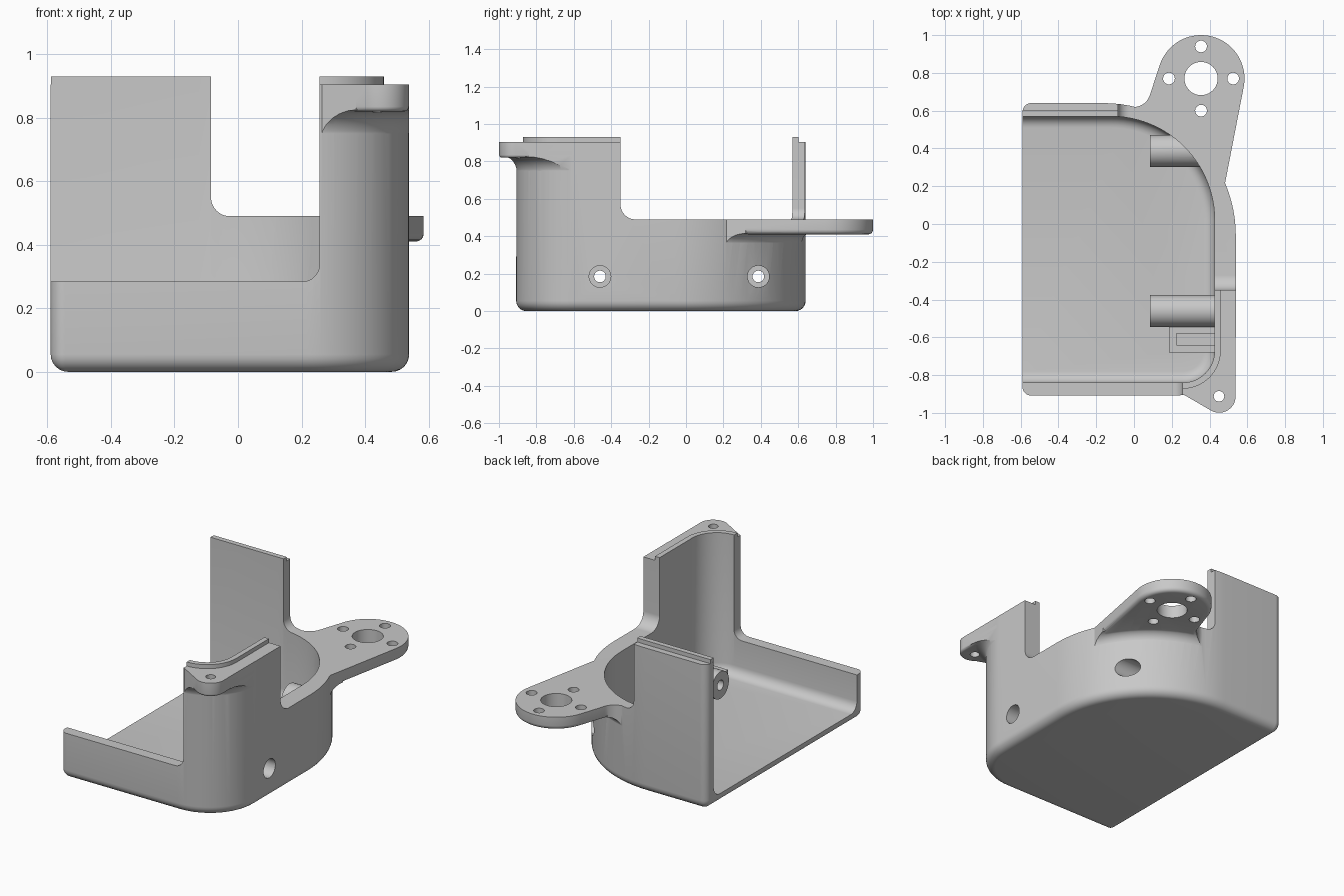
import bpy, bmesh, math
from mathutils import Vector

if "Cube" in bpy.data.objects:
    bpy.data.objects.remove(bpy.data.objects["Cube"], do_unlink=True)

AXES = {"z": lambda a, b, d: (a, b, d),
        "y": lambda a, b, d: (a, d, b),
        "x": lambda a, b, d: (d, a, b)}


def arc(cx, cy, r, a0, a1, n=24):
    return [(cx + r * math.cos(math.radians(a0 + (a1 - a0) * i / n)),
             cy + r * math.sin(math.radians(a0 + (a1 - a0) * i / n))) for i in range(n + 1)]


def rounded(corners, n=24):
    """Polygon from (x, y, radius) corners; corners without radius stay sharp."""
    out = []
    for i, c in enumerate(corners):
        p = Vector(c[:2])
        if len(c) < 3:
            out.append(tuple(p))
            continue
        u = (Vector(corners[i - 1][:2]) - p).normalized()
        v = (Vector(corners[(i + 1) % len(corners)][:2]) - p).normalized()
        half = u.angle(v) / 2
        t = c[2] / math.tan(half)
        mid = p + (u + v).normalized() * c[2] / math.sin(half)
        s, e = p + u * t - mid, p + v * t - mid
        a0 = math.atan2(s.y, s.x)
        turn = (math.atan2(e.y, e.x) - a0 + math.pi) % (2 * math.pi) - math.pi
        out += arc(mid.x, mid.y, c[2], math.degrees(a0), math.degrees(a0 + turn), n)
    return out


def loft(name, levels, axis="z", bevel=0):
    """Solid through stacked outlines, with an optional rounded bottom rim."""
    bm = bmesh.new()
    rings = [[bm.verts.new(AXES[axis](a, b, d)) for a, b in pts] for d, pts in levels]
    bottom = bm.faces.new(rings[0])
    bm.faces.new(rings[-1])
    for lo, hi in zip(rings, rings[1:]):
        for i in range(len(lo)):
            bm.faces.new((lo[i - 1], lo[i], hi[i], hi[i - 1]))
    bmesh.ops.recalc_face_normals(bm, faces=bm.faces)
    if bevel:
        bmesh.ops.bevel(bm, geom=list(bottom.edges), offset=bevel, segments=4,
                        profile=0.5, affect="EDGES", clamp_overlap=True)
    me = bpy.data.meshes.new(name)
    bm.to_mesh(me)
    bm.free()
    ob = bpy.data.objects.new(name, me)
    bpy.context.scene.collection.objects.link(ob)
    return ob


def prism(name, pts, d0, d1, axis="z", bevel=0):
    return loft(name, [(d0, pts), (d1, pts)], axis, bevel)


def rod(name, a, b, r, d0, d1, axis, n=32):
    return prism(name, arc(a, b, r, 90, 450, n)[:-1], d0, d1, axis)


def box(name, x0, x1, y0, y1, z0, z1):
    return prism(name, [(x0, y0), (x1, y0), (x1, y1), (x0, y1)], z0, z1)


def combine(target, tool, op):
    mod = target.modifiers.new("cut", "BOOLEAN")
    mod.operation, mod.solver, mod.object = op, "EXACT", tool
    with bpy.context.temp_override(object=target, active_object=target):
        bpy.ops.object.modifier_apply(modifier=mod.name)
    bpy.data.objects.remove(tool, do_unlink=True)


def plan(x0, x1, y0, y1, rf, rb, rl, o=0):
    r = lambda v: max(v + o, 0.003)
    return rounded([(x0 - o, y0 - o, r(rl)), (x1 + o, y0 - o, r(rf)),
                    (x1 + o, y1 + o, r(rb)), (x0 - o, y1 + o, r(rl))])


def outer(o=0):
    return plan(-0.59, 0.539, -0.908, 0.64, 0.32, 0.7, 0.045, o)


def inner(o=0, x0=-0.9):
    return plan(x0, 0.427, -0.84, 0.57, 0.17, 0.55, 0.003, o)


def round_rim(outline, z, r, top):
    """Levels for a solid whose bottom rim is rounded by r."""
    steps = [math.radians(90 * i / 6) for i in range(7)]
    return [(z + r * (1 - math.cos(a)), outline(-r * (1 - math.sin(a)))) for a in steps] + [(top, outline())]


def web(name, pts, z, r):
    """Concave blend between the wall and the underside of a tab."""
    steps = [math.radians(90 * i / 6) for i in range(7)]
    levels = [(z - r + r * math.sin(a), outer(r * (1 - math.cos(a)) - 0.002)) for a in steps]
    flare = loft(name, levels + [(z + 0.04, outer(r - 0.002))])
    combine(flare, prism("web_limit", pts, z - r - 0.05, z + 0.03), "INTERSECT")
    return flare


# Outer shell with the raised lip
body = loft("housing", round_rim(outer, 0, 0.055, 0.905))
combine(body, prism("lip", inner(0.032, -0.555), 0.5, 0.93), "UNION")
combine(body, box("lip_end", -0.5895, -0.4, 0.5, 0.602, 0.5, 0.93), "UNION")

# Rear mounting arm and front screw ear
CX, CY = 0.355, 0.77
arm = arc(CX, CY, 0.23, -11, 162, 40) + rounded([(0.06, 0.61, 0.09), (-0.1, 0.632), (0.136, 0.841)])[:-1] \
    + [(-0.1, 0.5), (0.2, 0.2), (0.48, 0.206)]
ear = arc(0.451, -0.912, 0.087, -120, 0) + [(0.538, -0.55), (0.3, -0.6), (0.2, -0.85), (0.25, -0.896)]
combine(body, prism("rear_arm", arm, 0.41, 0.5, bevel=0.025), "UNION")
combine(body, web("arm_web", arm, 0.415, 0.065), "UNION")
combine(body, prism("screw_ear", ear, 0.82, 0.905, bevel=0.015), "UNION")
combine(body, web("ear_web", ear, 0.825, 0.09), "UNION")

# Cavity, leaving the screw bosses and the slotted cable block standing
BOSSES = (0.387, -0.46)
cavity = loft("cavity", round_rim(inner, 0.06, 0.06, 1.2))
for y in BOSSES:
    combine(cavity, rod("boss", y, 0.185, 0.084, 0.085, 0.7, "x", 48), "DIFFERENCE")
combine(cavity, box("cable_block", 0.185, 0.7, -0.68, -0.54, 0.01, 0.17), "DIFFERENCE")
combine(cavity, box("cable_slot", 0.225, 0.43, -0.64, -0.58, 0.07, 0.2), "UNION")
combine(body, cavity, "DIFFERENCE")

# Notches that lower the front, right and rear walls
front = rounded([(-1, 0.284), (0.257, 0.284, 0.055), (0.257, 1.3), (-1, 1.3)])
side = rounded([(-0.35, 0.49, 0.08), (1.2, 0.49), (1.2, 1.3), (-0.35, 1.3)])
rear = rounded([(-0.085, 0.49, 0.06), (0.9, 0.49), (0.9, 1.3), (-0.085, 1.3)])
combine(body, prism("front_notch", front, -1.2, 0, "y"), "DIFFERENCE")
combine(body, prism("side_notch", side, 0.12, 0.9, "x"), "DIFFERENCE")
combine(body, prism("rear_notch", rear, 0.1, 1.2, "y"), "DIFFERENCE")

# Boss bores: through hole and outer counterbore
for y in BOSSES:
    combine(body, rod("bore", y, 0.185, 0.031, 0, 0.8, "x"), "DIFFERENCE")
    combine(body, rod("counterbore", y, 0.185, 0.058, 0.25, 0.8, "x"), "DIFFERENCE")

# Arm and ear holes
combine(body, rod("arm_hole", CX, CY, 0.088, 0.3, 0.6, "z", 48), "DIFFERENCE")
for i in range(4):
    a = i * math.pi / 2
    combine(body, rod("screw_hole", CX + 0.17 * math.cos(a), CY + 0.17 * math.sin(a),
                      0.031, 0.3, 0.6, "z"), "DIFFERENCE")
combine(body, rod("ear_hole", 0.45, -0.912, 0.028, 0.7, 1, "z"), "DIFFERENCE")

# Colour and shading
mat = bpy.data.materials.new("plain grey")
mat.use_nodes = True
mat.diffuse_color = (0.58, 0.58, 0.58, 1)
mat.node_tree.nodes["Principled BSDF"].inputs["Base Color"].default_value = (0.58, 0.58, 0.58, 1)
body.data.materials.clear()
body.data.materials.append(mat)
for p in body.data.polygons:
    p.material_index = 0
bpy.ops.object.select_all(action="DESELECT")
body.select_set(True)
bpy.context.view_layer.objects.active = body
bpy.ops.object.shade_smooth_by_angle(angle=math.radians(30))
